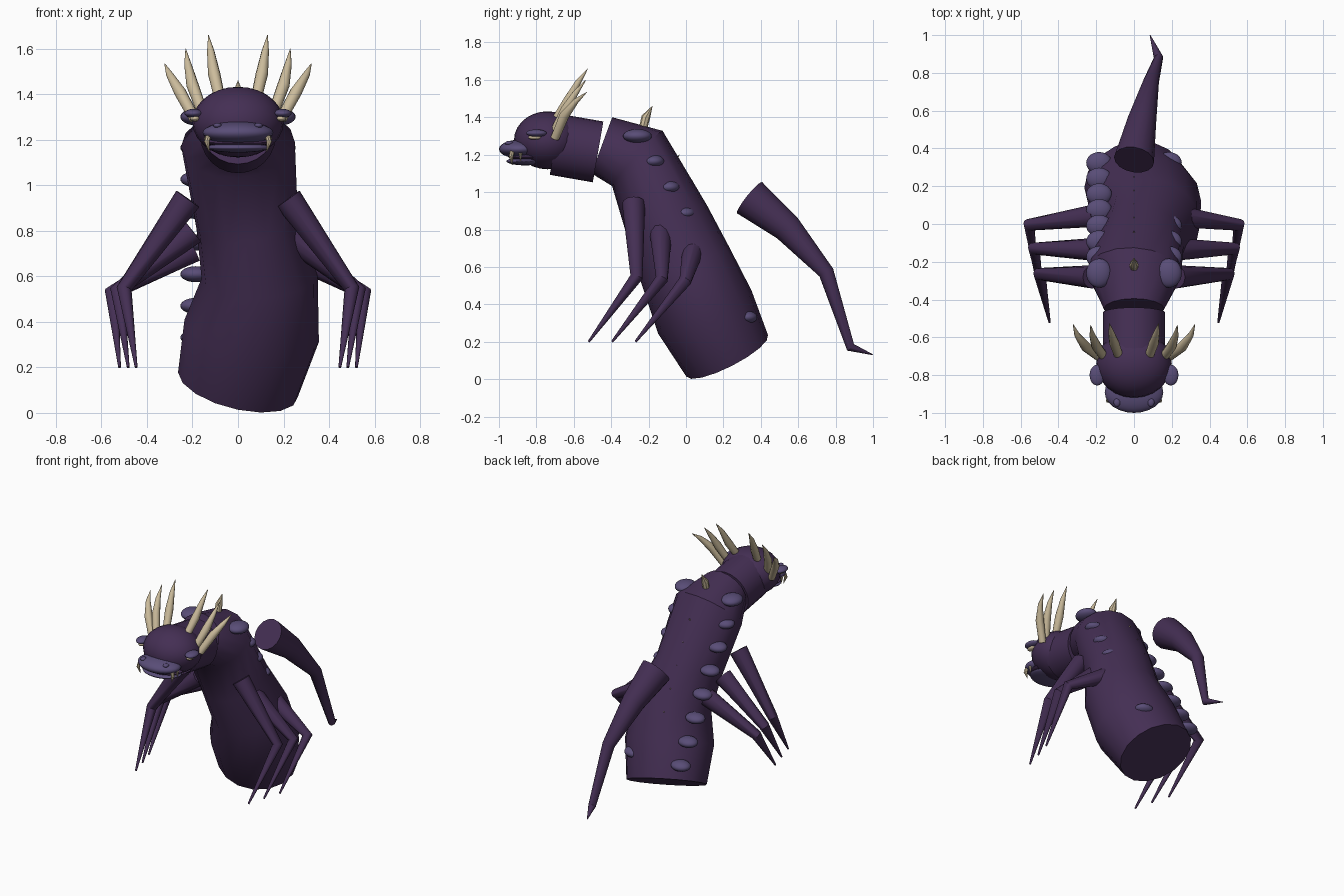
import bpy, bmesh, math
from mathutils import Vector

cube = bpy.data.objects.get("Cube")
if cube:
    bpy.data.objects.remove(cube, do_unlink=True)


def material(name, rgb):
    m = bpy.data.materials.new(name)
    m.use_nodes = True
    m.diffuse_color = (*rgb, 1)
    m.node_tree.nodes["Principled BSDF"].inputs["Base Color"].default_value = (*rgb, 1)
    return m


HIDE = material("dark purple hide", (0.058, 0.028, 0.088))
PLATE = material("slate purple plate", (0.100, 0.074, 0.185))
BONE = material("pale bone", (0.60, 0.50, 0.33))


def finish(obj, mat, angle=40):
    obj.data.materials.append(mat)
    bpy.ops.object.select_all(action="DESELECT")
    obj.select_set(True)
    bpy.context.view_layer.objects.active = obj
    bpy.ops.object.shade_smooth_by_angle(angle=math.radians(angle))
    return obj


def tube(name, path, radii, mat, sides=16):
    """Skin of rings along a path; a radius is a number or (across, upward)."""
    pts = [Vector(p) for p in path]
    bm = bmesh.new()
    rings = []
    for i, p in enumerate(pts):
        ahead = (pts[min(i + 1, len(pts) - 1)] - p).normalized()
        behind = (p - pts[max(i - 1, 0)]).normalized()
        t = (ahead + behind).normalized()
        side = Vector((1, 0, 0))
        side = (side - t * side.dot(t)).normalized()
        up = t.cross(side)
        r = radii[i]
        a, b = r if isinstance(r, tuple) else (r, r)
        rings.append([bm.verts.new(p + side * a * math.cos(k * math.tau / sides)
                                   + up * b * math.sin(k * math.tau / sides))
                      for k in range(sides)])
    for lo, hi in zip(rings, rings[1:]):
        for k in range(sides):
            n = (k + 1) % sides
            bm.faces.new((lo[k], lo[n], hi[n], hi[k]))
    bm.faces.new(rings[0])
    bm.faces.new(rings[-1])
    bmesh.ops.recalc_face_normals(bm, faces=bm.faces)
    mesh = bpy.data.meshes.new(name)
    bm.to_mesh(mesh)
    bm.free()
    obj = bpy.data.objects.new(name, mesh)
    bpy.context.collection.objects.link(obj)
    return finish(obj, mat)


def ball(name, center, size, mat, tilt=0):
    bpy.ops.mesh.primitive_uv_sphere_add(segments=24, ring_count=14, radius=1,
                                         location=center, rotation=(tilt, 0, 0))
    obj = bpy.context.object
    obj.name = name
    obj.scale = size
    return finish(obj, mat, 60)


def flip(p, s):
    return (p[0] * s, p[1], p[2])


# Trunk: swaying tube, cut flat at both ends
tube("body",
     [(0, -0.45, 1.25), (0, -0.26, 1.18), (0.04, -0.10, 0.84),
      (0.095, 0, 0.60), (0.06, 0.10, 0.36), (0, 0.22, 0.125)],
     [(0.16, 0.16), (0.25, 0.20), (0.225, 0.23), (0.255, 0.255),
      (0.30, 0.275), (0.27, 0.245)], HIDE)
tube("neck", [(0, -0.47, 1.215), (0, -0.70, 1.255)], [0.165, 0.165], HIDE, 24)

# Head
ball("head", (0, -0.74, 1.277), (0.20, 0.18, 0.155), HIDE)
ball("muzzle", (0, -0.89, 1.23), (0.155, 0.11, 0.05), PLATE)
ball("lower_jaw", (0, -0.86, 1.165), (0.14, 0.10, 0.022), PLATE)
ball("mouth", (0, -0.85, 1.188), (0.145, 0.10, 0.02), HIDE)

# Tail: separate tapering tube
tube("tail",
     [(0, 0.34, 0.97), (0.04, 0.54, 0.81), (0.09, 0.75, 0.57),
      (0.13, 0.88, 0.17), (0.085, 1.0, 0.13)],
     [0.107, 0.078, 0.042, 0.025, 0.002], HIDE)

# Paired parts
LEGS = {"front": [(0.22, -0.28, 0.94), (0.50, -0.265, 0.545), (0.447, -0.52, 0.20)],
        "middle": [(0.20, -0.135, 0.80), (0.53, -0.13, 0.535), (0.482, -0.395, 0.20)],
        "rear": [(0.20, 0.045, 0.72), (0.555, -0.005, 0.525), (0.52, -0.27, 0.20)]}
HORNS = {"outer": [(0.19, -0.70, 1.29), (0.255, -0.65, 1.41), (0.30, -0.59, 1.485), (0.323, -0.53, 1.535)],
         "middle": [(0.16, -0.70, 1.33), (0.20, -0.645, 1.44), (0.22, -0.59, 1.53), (0.23, -0.535, 1.60)],
         "inner": [(0.08, -0.70, 1.38), (0.105, -0.63, 1.49), (0.12, -0.575, 1.59), (0.13, -0.525, 1.66)]}

for s, side in ((1, "left"), (-1, "right")):
    for key, path in LEGS.items():
        tube(f"{side}_{key}_leg", [flip(p, s) for p in path],
             [0.062, 0.034, 0.006], HIDE, 12)
    for key, path in HORNS.items():
        tube(f"{side}_{key}_horn", [flip(p, s) for p in path],
             [0.024, 0.027, 0.016, 0.001], BONE, 10)
    ball(f"{side}_brow", (s * 0.195, -0.80, 1.315), (0.04, 0.055, 0.02), PLATE)
    ball(f"{side}_eye", (s * 0.19, -0.81, 1.293), (0.022, 0.034, 0.013), BONE)
    ball(f"{side}_nostril", (s * 0.09, -0.945, 1.262), (0.018, 0.022, 0.012), PLATE)
    tube(f"{side}_long_fang", [(s * 0.13, -0.93, 1.215), (s * 0.137, -0.935, 1.19),
                               (s * 0.125, -0.93, 1.145)], [0.013, 0.012, 0.001], BONE, 8)
    tube(f"{side}_short_fang", [(s * 0.14, -0.885, 1.21), (s * 0.137, -0.885, 1.165)],
         [0.010, 0.001], BONE, 8)
    # Row of flank plates, the first one larger
    ball(f"{side}_shoulder_plate", (s * 0.185, -0.26, 1.30), (0.068, 0.077, 0.037), PLATE)
    for i in range(7):
        ball(f"{side}_flank_plate_{i + 1}",
             (s * 0.185, -0.175 + 0.083 * i, 1.165 - 0.139 * i),
             (0.068, 0.058, 0.035), PLATE)

# Spikes down the spine
tube("shoulder_spike", [(0, -0.23, 1.34), (0, -0.215, 1.40), (0, -0.18, 1.46)],
     [0.022, 0.024, 0.001], BONE, 8)
for i in range(5):
    y, z = -0.055 + 0.072 * i, 1.17 - 0.139 * i
    tube(f"back_spike_{i + 1}", [(0, y - 0.01, z - 0.01), (0, y + 0.02, z + 0.03)],
         [0.014, 0.001], BONE, 8)
